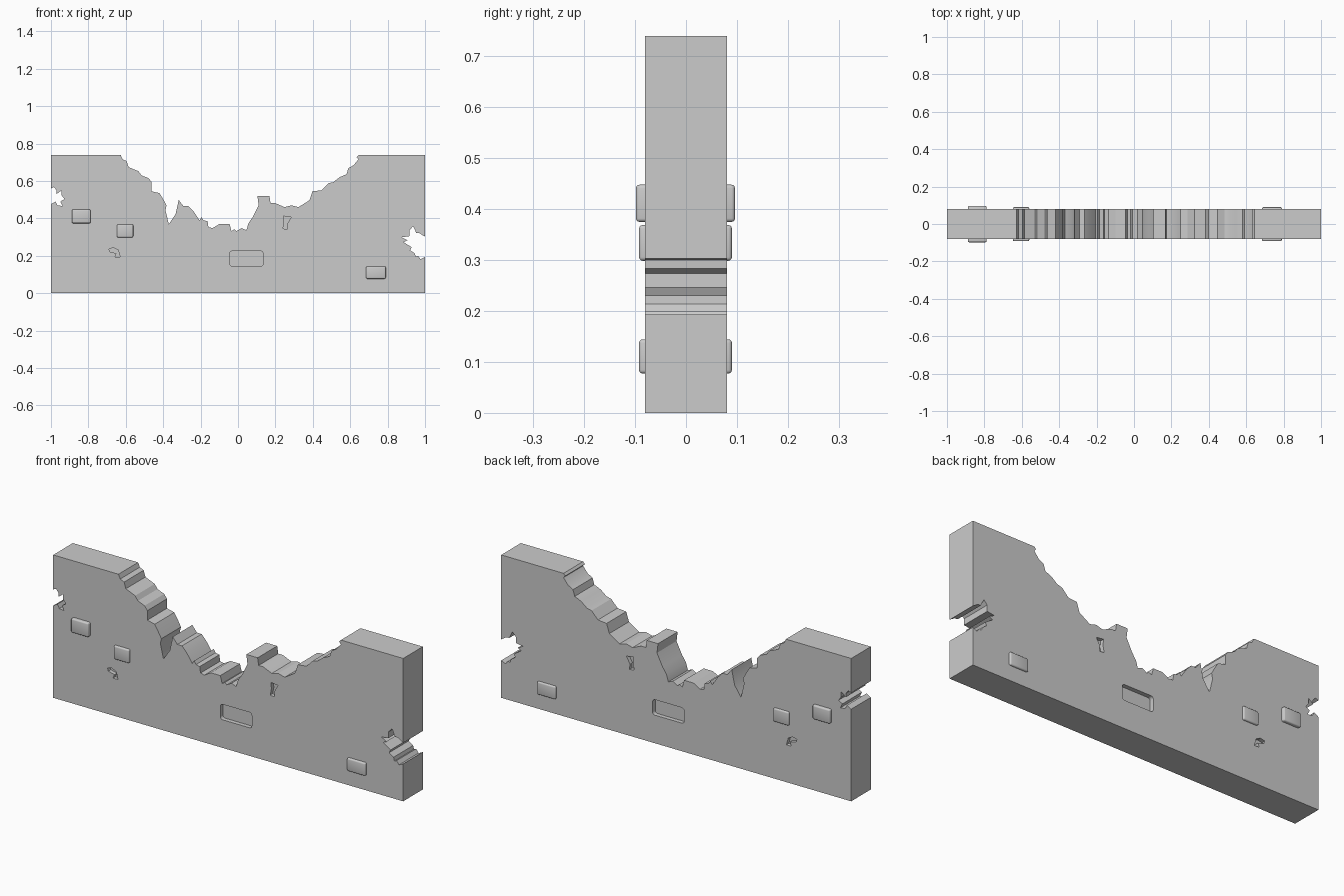
import bpy, bmesh, math

if "Cube" in bpy.data.objects:
    bpy.data.objects.remove(bpy.data.objects["Cube"])

HALF = 0.08   # half thickness of the wall
TOP = 0.738


def prism(name, pts, y0, y1):
    """Extrude an (x, z) outline from y0 to y1."""
    bm = bmesh.new()
    face = bm.faces.new([bm.verts.new((x, y0, z)) for x, z in pts])
    ext = bmesh.ops.extrude_face_region(bm, geom=[face])
    bmesh.ops.translate(bm, vec=(0, y1 - y0, 0),
                        verts=[v for v in ext["geom"] if isinstance(v, bmesh.types.BMVert)])
    bmesh.ops.recalc_face_normals(bm, faces=bm.faces)
    me = bpy.data.meshes.new(name)
    bm.to_mesh(me)
    bm.free()
    ob = bpy.data.objects.new(name, me)
    bpy.context.collection.objects.link(ob)
    return ob


def rounded_rect(x0, x1, z0, z1, r, n=4):
    pts = []
    for cx, cz, a0 in ((x1 - r, z1 - r, 0), (x0 + r, z1 - r, 90),
                       (x0 + r, z0 + r, 180), (x1 - r, z0 + r, 270)):
        for i in range(n + 1):
            a = math.radians(a0 + 90 * i / n)
            pts.append((cx + r * math.cos(a), cz + r * math.sin(a)))
    return pts


def activate(ob):
    bpy.ops.object.select_all(action='DESELECT')
    ob.select_set(True)
    bpy.context.view_layer.objects.active = ob


# wall outline: broken left end, crumbled crest, broken right end
left_break = [(-1, .476), (-.976, .49), (-.965, .47), (-.938, .466), (-.95, .49),
              (-.928, .503), (-.943, .523), (-.943, .55), (-.97, .53),
              (-.97, .55), (-.984, .567), (-1, .56)]
crest = [(-.627, TOP), (-.617, .716), (-.595, .706), (-.585, .674), (-.532, .652),
         (-.516, .63), (-.478, .615), (-.462, .594), (-.462, .545), (-.42, .535),
         (-.403, .508), (-.382, .47), (-.388, .444), (-.37, .369), (-.334, .422),
         (-.317, .498), (-.291, .465), (-.264, .465), (-.238, .438), (-.206, .39),
         (-.195, .406), (-.184, .39), (-.163, .385), (-.158, .353), (-.136, .348),
         (-.099, .37), (-.045, .37), (-.035, .332), (-.019, .342), (-.008, .332),
         (.019, .348), (.045, .337), (.056, .374), (.078, .406), (.11, .47),
         (.104, .519), (.168, .519), (.174, .481), (.2, .481), (.249, .46),
         (.286, .47), (.323, .46), (.382, .497), (.398, .545), (.447, .55),
         (.484, .588), (.51, .594), (.543, .62), (.58, .636), (.59, .668),
         (.618, .684), (.644, .716), (.634, .727), (.644, TOP)]
right_break = [(1, .302), (.97, .321), (.954, .321), (.936, .358), (.917, .337),
               (.917, .305), (.875, .299), (.906, .283), (.885, .273), (.928, .246),
               (.92, .23), (.945, .213), (.95, .195), (.962, .2), (.976, .182), (1, .193)]
wall = prism("broken_wall",
             [(-1, 0)] + left_break + [(-1, TOP)] + crest + [(1, TOP)] + right_break + [(1, 0)],
             -HALF, HALF)

# shallow pits and a missing brick, cut into both faces
chip_low = [(-.69, .237), (-.665, .243), (-.64, .23), (-.63, .193), (-.658, .193),
            (-.65, .213), (-.685, .222)]
chip_high = [(.243, .412), (.285, .407), (.265, .373), (.266, .343), (.24, .345), (.247, .38)]
missing = rounded_rect(-.045, .135, .145, .225, .014)
for pts, depth in ((chip_low, .02), (chip_high, .02), (missing, .022)):
    for side in (-1, 1):
        cutter = prism("cutter", pts, *sorted((side * (HALF - depth), side * (HALF + .05))))
        cutter.hide_render = True
        mod = wall.modifiers.new("cut", 'BOOLEAN')
        mod.operation, mod.solver, mod.object = 'DIFFERENCE', 'EXACT', cutter
        activate(wall)
        bpy.ops.object.modifier_apply(modifier=mod.name)
        bpy.data.objects.remove(cutter)
activate(wall)
bpy.ops.object.shade_smooth_by_angle(angle=math.radians(30))

# bricks standing out of both faces
for name, x0, x1, z0, z1, y0, y1 in (("upper_brick", -.888, -.788, .374, .447, -.098, .096),
                                     ("middle_brick", -.648, -.56, .298, .368, -.092, .09),
                                     ("lower_brick", .685, .79, .077, .144, -.092, .09)):
    brick = prism(name, [(x0, z0), (x1, z0), (x1, z1), (x0, z1)], y0, y1)
    bevel = brick.modifiers.new("soft_edges", 'BEVEL')
    bevel.width, bevel.segments = .007, 3
    activate(brick)
    bpy.ops.object.modifier_apply(modifier=bevel.name)
    bpy.ops.object.shade_smooth_by_angle(angle=math.radians(35))
